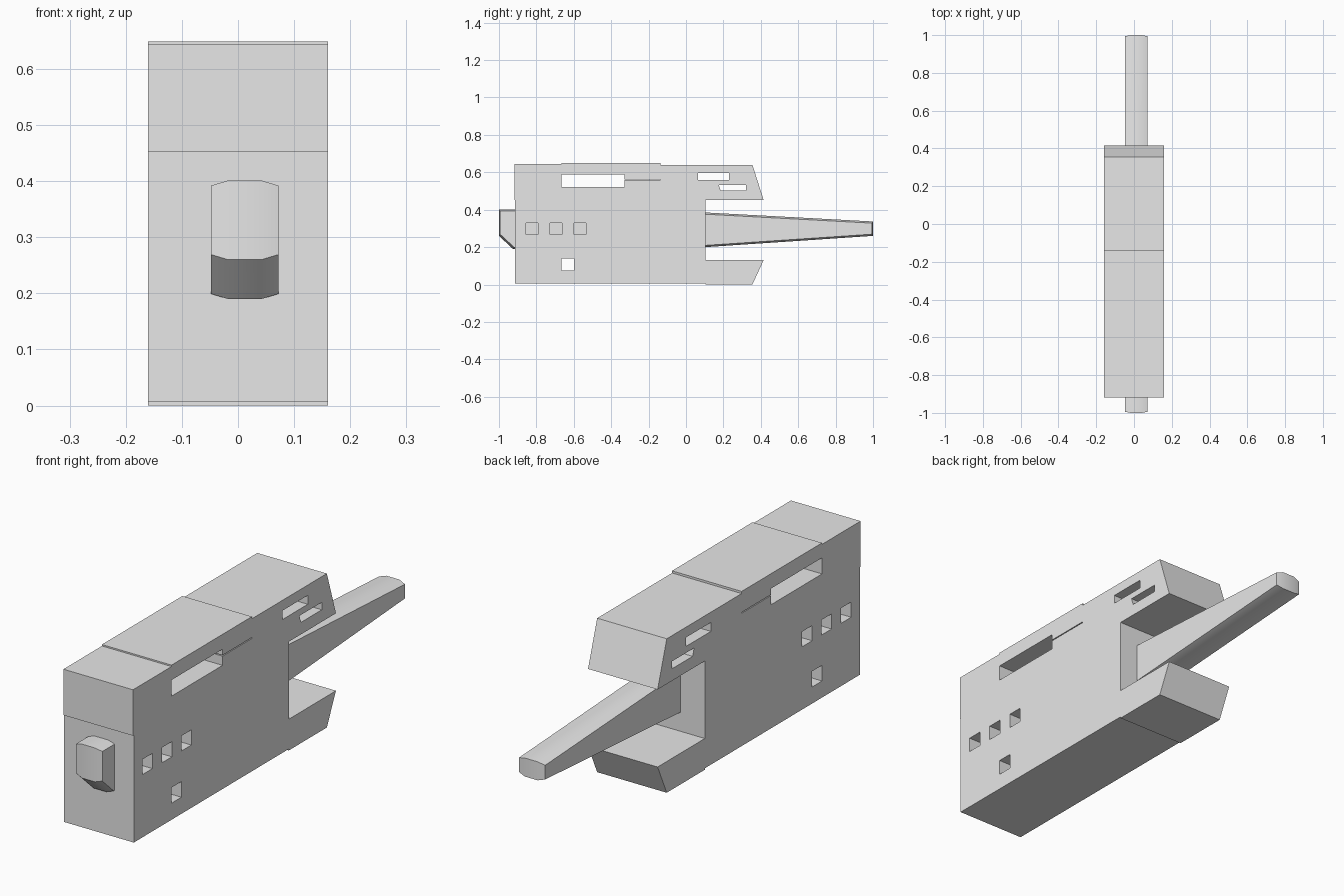
import bpy, bmesh, math

if "Cube" in bpy.data.objects:
    bpy.data.objects.remove(bpy.data.objects["Cube"], do_unlink=True)

# Single plain grey finish
grey = bpy.data.materials.new("light grey")
grey.use_nodes = True
grey.diffuse_color = (0.8, 0.8, 0.8, 1)
grey.node_tree.nodes["Principled BSDF"].inputs["Base Color"].default_value = (0.8, 0.8, 0.8, 1)


def loft(bm, sections):
    """Join matching (y, z) outlines placed at increasing x into a closed solid."""
    loops = [[bm.verts.new((x, y, z)) for y, z in outline] for x, outline in sections]
    bm.faces.new(loops[0])
    bm.faces.new(loops[-1])
    for a, b in zip(loops, loops[1:]):
        for i in range(len(a)):
            j = (i + 1) % len(a)
            bm.faces.new((a[i], a[j], b[j], b[i]))


def make_object(name, solids):
    bm = bmesh.new()
    for sections in solids:
        loft(bm, sections)
    bmesh.ops.recalc_face_normals(bm, faces=bm.faces[:])
    mesh = bpy.data.meshes.new(name)
    bm.to_mesh(mesh)
    bm.free()
    mesh.materials.append(grey)
    obj = bpy.data.objects.new(name, mesh)
    bpy.context.collection.objects.link(obj)
    return obj


def slab(outline, half_width):
    return [(-half_width, outline), (half_width, outline)]


def rect(y0, y1, z0, z1):
    return [(y0, z0), (y1, z0), (y1, z1), (y0, z1)]


def activate(obj):
    bpy.ops.object.select_all(action="DESELECT")
    obj.select_set(True)
    bpy.context.view_layer.objects.active = obj


# Block body with stepped top and two slanted rear prongs
body_outline = [
    (-0.913, 0.006), (0.105, 0.006), (0.105, 0), (0.355, 0), (0.415, 0.13),
    (0.105, 0.13), (0.105, 0.452), (0.415, 0.452), (0.355, 0.64), (-0.137, 0.64),
    (-0.137, 0.649), (-0.665, 0.649), (-0.665, 0.643), (-0.918, 0.643),
    (-0.918, 0.452), (-0.913, 0.452),
]
body = make_object("body", [slab(body_outline, 0.16)])

# Openings through the body: long slot with slit, rear slots, square holes
slot = [
    (-0.665, 0.52), (-0.33, 0.52), (-0.33, 0.558), (-0.137, 0.558),
    (-0.137, 0.562), (-0.33, 0.562), (-0.33, 0.587), (-0.665, 0.587),
]
rear_slot = [(0.185, 0.502), (0.322, 0.502), (0.322, 0.533), (0.175, 0.533)]
openings = [slot, rear_slot, rect(0.065, 0.23, 0.56, 0.597), rect(-0.665, -0.6, 0.075, 0.14)]
openings += [rect(y, y + 0.065, 0.267, 0.33) for y in (-0.856, -0.728, -0.6)]
cutter = make_object("opening_cutter", [slab(o, 0.3) for o in openings])
cutter.hide_render = True

cut = body.modifiers.new("openings", "BOOLEAN")
cut.operation = "DIFFERENCE"
cut.solver = "EXACT"
cut.object = cutter
activate(body)
bpy.ops.object.modifier_apply(modifier=cut.name)
bpy.data.objects.remove(cutter, do_unlink=True)

# Tapered bar through the body, with softened sides
bar_outline = [
    (-1, 0.26), (-0.925, 0.19), (0.105, 0.2), (1, 0.26),
    (1, 0.337), (0.105, 0.385), (-0.92, 0.401), (-1, 0.401),
]
inset_outline = [
    (y - math.copysign(0.006, y), z + (0.009 if z < 0.3 else -0.009)) for y, z in bar_outline
]
centre = 0.012
bar = make_object("bar", [[
    (centre - 0.06, inset_outline), (centre - 0.03, bar_outline),
    (centre + 0.03, bar_outline), (centre + 0.06, inset_outline),
]])
activate(bar)
bpy.ops.object.shade_smooth_by_angle(angle=math.radians(30))
